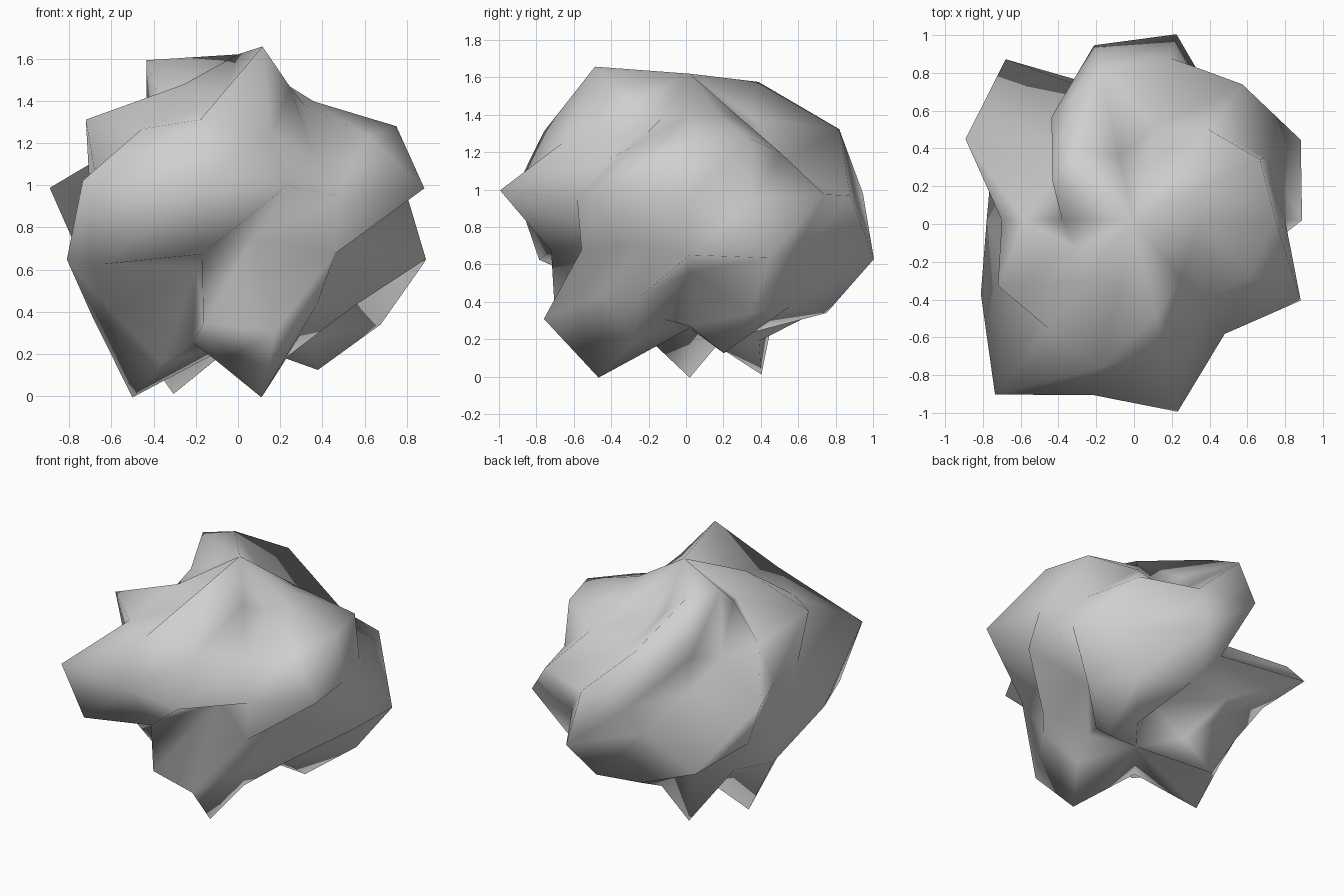
import bpy
import bmesh
from math import cos, sin, tan, pi

default_cube = bpy.data.objects.get("Cube")
if default_cube:
    bpy.data.objects.remove(default_cube, do_unlink=True)

# Horizontal reach of each ring of the boulder, in hundredths, top to bottom
RING_REACH = [
    [36, 36, 35, 30, 35, 47, 48, 38, 34, 41, 36, 52, 40, 35],
    [75, 74, 62, 50, 82, 70, 48, 58, 80, 73, 80, 70, 56, 68],
    [80, 77, 92, 88, 95, 46, 99, 70, 73, 118, 95, 104, 77, 98],
    [89, 98, 74, 101, 68, 109, 83, 78, 90, 103, 76, 33, 74, 54],
    [40, 75, 69, 75, 72, 60, 65, 69, 66, 32, 74, 80, 60, 61],
    [33, 42, 36, 20, 38, 49, 38, 50, 40, 34, 40, 50, 38, 31],
]
SEGMENTS = len(RING_REACH[0])
RINGS = len(RING_REACH) + 1
SQUASH = 0.785
CENTRE_Y, CENTRE_Z = 0.02, 0.81


def make_material(name, colour):
    material = bpy.data.materials.new(name)
    material.use_nodes = True
    material.diffuse_color = colour
    shader = material.node_tree.nodes["Principled BSDF"]
    shader.inputs["Base Color"].default_value = colour
    return material


def ring_verts(mesh, index, reaches):
    """Push one ring of a squashed sphere in and out along its own rays."""
    slope = SQUASH * tan(pi / 2 - pi * (index + 1) / RINGS)
    verts = []
    for segment, reach in enumerate(reaches):
        angle = 2 * pi * segment / SEGMENTS
        radius = reach / 100
        verts.append(mesh.verts.new((
            radius * cos(angle),
            CENTRE_Y + radius * sin(angle),
            CENTRE_Z + radius * slope,
        )))
    return verts


# Boulder body: rings joined by slanting triangles, closed by a fan at each pole
mesh = bmesh.new()
rings = [ring_verts(mesh, i, reaches) for i, reaches in enumerate(RING_REACH)]
top_pole = mesh.verts.new((0, CENTRE_Y, 1.62))
bottom_pole = mesh.verts.new((0, CENTRE_Y, 0.26))

for segment in range(SEGMENTS):
    following = (segment + 1) % SEGMENTS
    mesh.faces.new((top_pole, rings[0][segment], rings[0][following]))
    mesh.faces.new((bottom_pole, rings[-1][following], rings[-1][segment]))
    for upper, lower in zip(rings, rings[1:]):
        # The ridges run from each lower corner to the next upper one
        mesh.faces.new((upper[segment], lower[segment], upper[following]))
        mesh.faces.new((lower[segment], lower[following], upper[following]))

bmesh.ops.recalc_face_normals(mesh, faces=mesh.faces)
for face in mesh.faces:
    face.smooth = True

boulder_data = bpy.data.meshes.new("boulder")
mesh.to_mesh(boulder_data)
mesh.free()
boulder_data.materials.append(make_material("stone grey", (0.63, 0.63, 0.63, 1)))
boulder = bpy.data.objects.new("boulder", boulder_data)
bpy.context.collection.objects.link(boulder)
